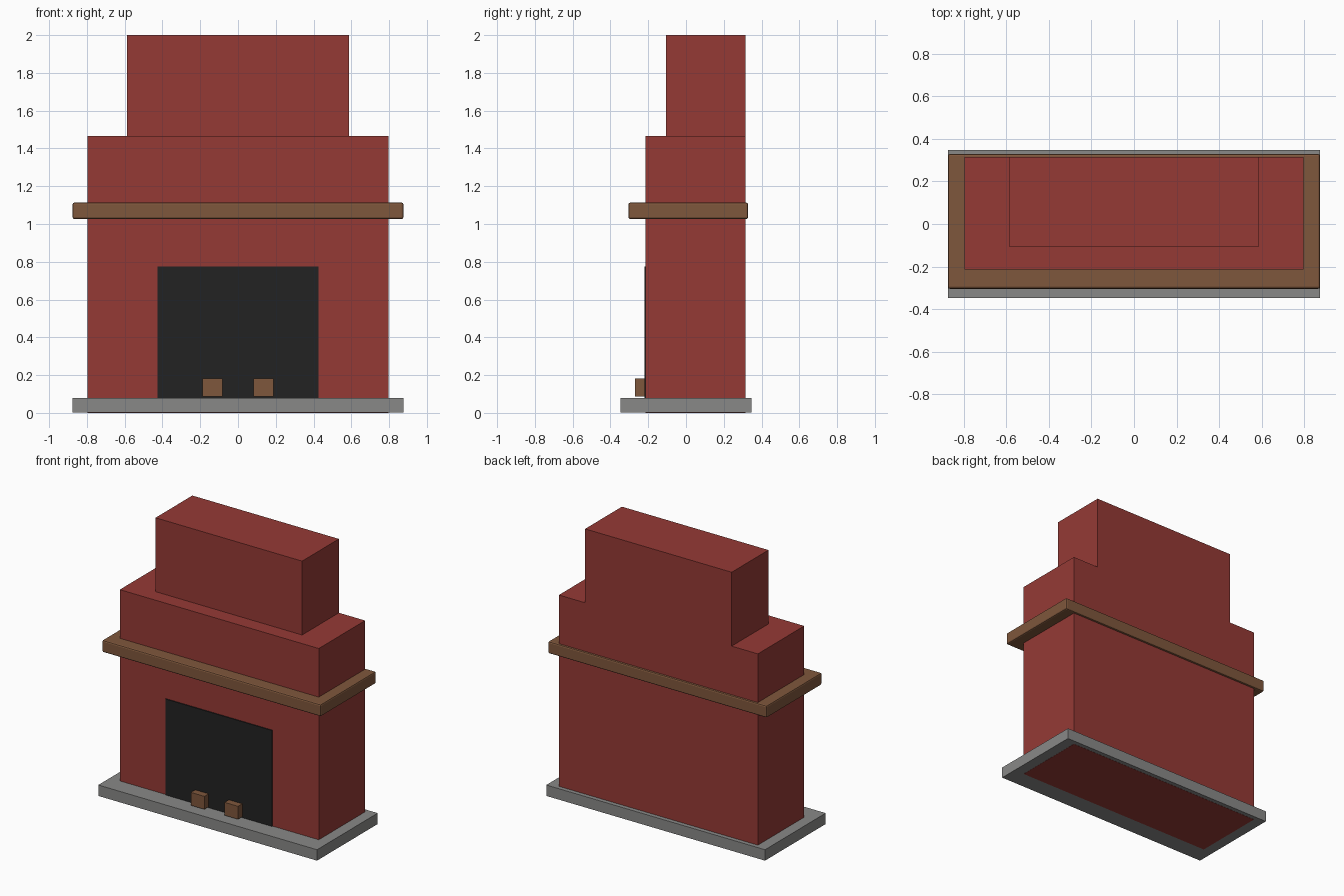
import bpy

if "Cube" in bpy.data.objects:
    bpy.data.objects.remove(bpy.data.objects["Cube"])


def material(name, rgb):
    m = bpy.data.materials.new(name)
    m.diffuse_color = (*rgb, 1.0)
    m.use_nodes = True
    m.node_tree.nodes["Principled BSDF"].inputs["Base Color"].default_value = m.diffuse_color
    return m


BRICK = material("brick_red", (0.30, 0.042, 0.036))
STONE = material("hearth_grey", (0.25, 0.25, 0.245))
WOOD = material("oak_brown", (0.212, 0.095, 0.045))
SOOT = material("soot_black", (0.016, 0.016, 0.016))


def box(name, x, y, z, mat, bevel=0.0):
    """Box spanning the (min, max) pairs x, y and z."""
    spans = (x, y, z)
    bpy.ops.mesh.primitive_cube_add(size=1, location=[(a + b) / 2 for a, b in spans])
    ob = bpy.context.object
    ob.name = name
    ob.scale = [b - a for a, b in spans]
    bpy.ops.object.transform_apply(location=False, rotation=False, scale=True)
    ob.data.materials.append(mat)
    if bevel:
        mod = ob.modifiers.new("rounded_edges", 'BEVEL')
        mod.width = bevel
        mod.segments = 2
    return ob


# Stone slab, lifted a hair so the brick underside shows cleanly
box("hearth", (-0.876, 0.876), (-0.347, 0.347), (0.001, 0.08), STONE)

# Stepped brick chimney, flush at the back
box("chimney_breast", (-0.797, 0.797), (-0.214, 0.316), (0.0, 1.465), BRICK)
box("chimney_stack", (-0.587, 0.587), (-0.105, 0.316), (1.465, 2.0), BRICK)

# Wooden shelf wrapping the breast
box("mantel", (-0.876, 0.876), (-0.305, 0.329), (1.026, 1.113), WOOD, bevel=0.01)

# Black opening, slightly proud of the brick
box("fire_opening", (-0.427, 0.427), (-0.221, -0.212), (0.075, 0.775), SOOT)

# Two andiron blocks in front of the opening
for side, label in ((-1, "left"), (1, "right")):
    cx = side * 0.135
    box(f"{label}_andiron", (cx - 0.054, cx + 0.054), (-0.27, -0.215), (0.087, 0.181), WOOD)
